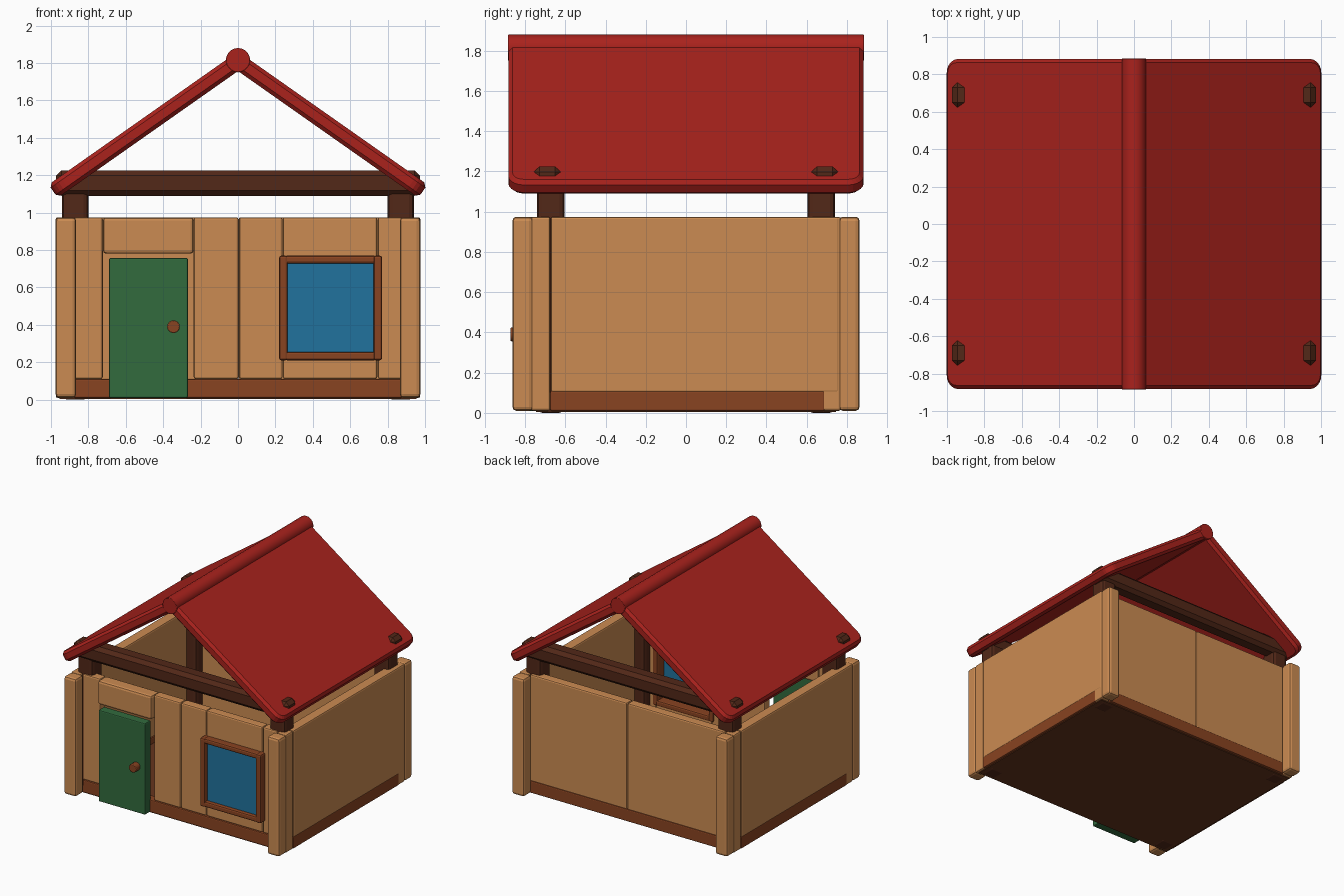
import bpy, bmesh, math
from mathutils import Matrix

if "Cube" in bpy.data.objects:
    bpy.data.objects.remove(bpy.data.objects["Cube"])


def material(name, r, g, b):
    m = bpy.data.materials.new(name)
    m.diffuse_color = (r, g, b, 1)
    m.use_nodes = True
    m.node_tree.nodes["Principled BSDF"].inputs["Base Color"].default_value = m.diffuse_color
    return m


TAN = material("tan_wood", .60, .26, .085)
BROWN = material("brown_wood", .25, .056, .015)
DARK = material("dark_wood", .085, .021, .009)
FLOOR = material("floor_wood", .13, .035, .012)
RED = material("red_roof", .40, .016, .012)
GREEN = material("green_door", .032, .145, .048)
BLUE = material("blue_glass", .015, .17, .34)


def finish(name, bm, mat, bevel=0, segments=2):
    me = bpy.data.meshes.new(name)
    bm.to_mesh(me)
    bm.free()
    ob = bpy.data.objects.new(name, me)
    bpy.context.collection.objects.link(ob)
    me.materials.append(mat)
    if bevel:
        mod = ob.modifiers.new("bevel", "BEVEL")
        mod.width, mod.segments, mod.limit_method = bevel, segments, "ANGLE"
    return ob


def box(name, x, y, z, mat, bevel=.012, segments=2):
    """Box from (min, max) ranges on each axis."""
    bm = bmesh.new()
    bmesh.ops.create_cube(bm, size=1)
    for v in bm.verts:
        for i, (a, b) in enumerate((x, y, z)):
            v.co[i] = (a + b) / 2 + v.co[i] * (b - a)
    return finish(name, bm, mat, bevel, segments)


def span(a, b, sign):
    return (a, b) if sign > 0 else (-b, -a)


def cylinder(name, radius, length, center, sides, mat, bevel=0):
    """Cylinder along y."""
    bm = bmesh.new()
    bmesh.ops.create_cone(bm, cap_ends=True, segments=sides, radius1=radius, radius2=radius, depth=length,
                          matrix=Matrix.Translation(center) @ Matrix.Rotation(math.pi / 2, 4, "X"))
    ob = finish(name, bm, mat, bevel)
    bpy.ops.object.select_all(action="DESELECT")
    bpy.context.view_layer.objects.active = ob
    ob.select_set(True)
    bpy.ops.object.shade_smooth_by_angle(angle=math.radians(35))
    return ob


BASE, TOP = .11, .975

# Floor
box("floor", (-.955, .955), (-.745, .745), (.004, .06), FLOOR, 0)

# Corner posts, inner structural posts
for sx, xn in ((-1, "left"), (1, "right")):
    for sy, yn in ((-1, "front"), (1, "back")):
        box(f"{yn}_{xn}_corner_post", span(.865, .975, sx), span(.76, .863, sy), (.01, TOP), TAN, .02)
        box(f"{yn}_{xn}_corner_leg", span(.89, .973, sx), span(.675, .77, sy), (.01, TOP), TAN)
        box(f"{yn}_{xn}_inner_post", span(.80, .94, sx), span(.605, .74, sy), (0, 1.12), DARK, .025)

# Side walls, back wall panels and their baseboards
for s, n in ((-1, "left"), (1, "right")):
    box(f"{n}_wall", span(.89, .975, s), span(-.672, .762, s), (BASE - .01, TOP), TAN)
    box(f"{n}_baseboard", span(.88, .974, s), span(-.675, .69, s), (.01, BASE), BROWN, .008)
    box(f"back_{n}_panel", span(.003, .88, s), (.685, .762), (BASE - .01, TOP), TAN)
box("back_baseboard", (-.88, .88), (.68, .768), (.01, BASE), BROWN, .008)
box("front_baseboard", (-.88, .88), (-.755, -.68), (.01, BASE), BROWN, .008)

# Front wall panels around the door and window
for name, x, z in (("door_left_panel", (-.88, -.723), (BASE, TOP)),
                   ("door_right_panel", (-.237, .003), (BASE, TOP)),
                   ("window_left_panel", (.007, .238), (BASE, TOP)),
                   ("window_top_panel", (.24, .745), (.755, TOP)),
                   ("window_bottom_panel", (.24, .745), (BASE, .225)),
                   ("window_right_panel", (.748, .88), (BASE, TOP))):
    box(name, x, (-.75, -.675), z, TAN)
box("door_lintel", (-.722, -.237), (-.785, -.675), (.78, TOP), TAN, .018)

# Door and knob
box("door", (-.69, -.268), (-.82, -.745), (.01, .757), GREEN, .008)
cylinder("door_knob", .034, .06, (-.345, -.842, .39), 16, BROWN, .004)

# Window frame and glass
box("window_frame_left", (.22, .265), (-.81, -.665), (.21, .77), BROWN)
box("window_frame_right", (.725, .77), (-.81, -.665), (.21, .77), BROWN)
box("window_frame_bottom", (.25, .74), (-.805, -.665), (.21, .255), BROWN)
box("window_frame_top", (.25, .74), (-.805, -.665), (.728, .77), BROWN)
box("window_glass", (.255, .735), (-.775, -.75), (.245, .738), BLUE, 0)

# Tie beams whose ends poke through the roof
for s, n in ((-1, "front"), (1, "back")):
    box(f"{n}_beam", (-.972, .972), span(.622, .757, s), (1.09, 1.225), DARK, .028, 1)

# Roof slabs with rounded lower corners, then the ridge pole
LENGTH, PITCH, RIDGE_Z = 1.208, math.radians(35.1), 1.815
for s, n in ((-1, "left"), (1, "right")):
    bm = bmesh.new()
    bmesh.ops.create_cube(bm, size=1)
    bmesh.ops.scale(bm, vec=(LENGTH, 1.765, .086), verts=bm.verts)
    bmesh.ops.translate(bm, vec=(s * LENGTH / 2, 0, 0), verts=bm.verts)
    corners = [e for e in bm.edges if all(abs(v.co.x) > .5 for v in e.verts)
               and abs(e.verts[0].co.z - e.verts[1].co.z) > .01]
    bmesh.ops.bevel(bm, geom=corners, offset=.075, segments=5, profile=.5, affect="EDGES")
    slab = finish(f"roof_{n}", bm, RED, .02, 1)
    slab.location.z = RIDGE_Z - .006
    slab.rotation_euler.y = s * PITCH
cylinder("roof_ridge", .065, 1.77, (0, 0, RIDGE_Z), 20, RED, .004)
